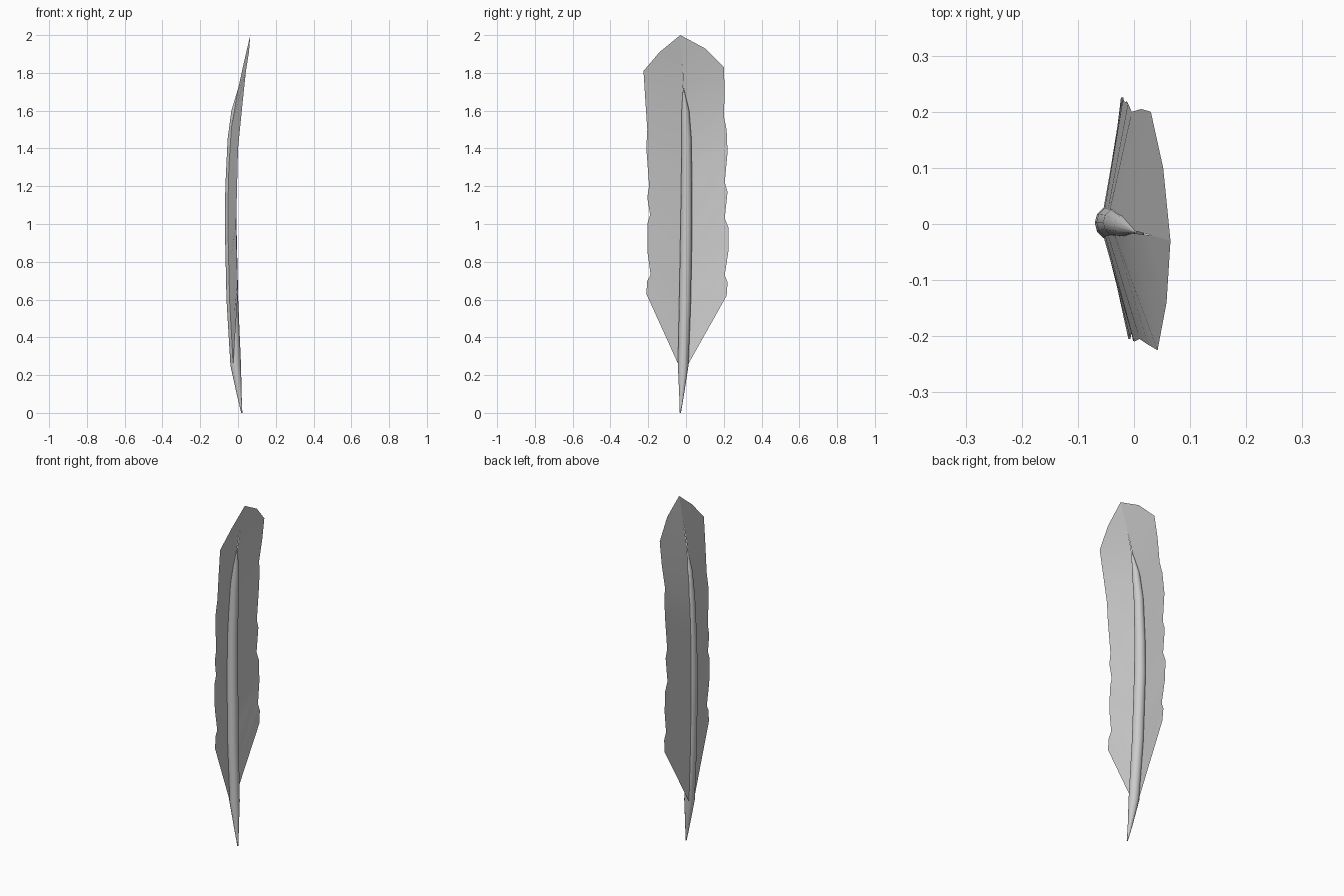
import bpy, bmesh, math

if "Cube" in bpy.data.objects:
    bpy.data.objects.remove(bpy.data.objects["Cube"])

# Shaft stations: z, centre x, centre y, radius (zero radius = bare crease of the vane)
SHAFT = [(0.0, 0.02, -0.03, 0.003), (0.1, 0.006, -0.023, 0.013), (0.25, -0.012, -0.015, 0.028),
         (0.6, -0.03, -0.005, 0.031), (1.0, -0.039, 0.002, 0.031), (1.2, -0.038, 0.003, 0.029),
         (1.45, -0.029, 0.003, 0.026), (1.6, -0.015, -0.003, 0.02), (1.72, 0.003, -0.014, 0.002)]
CREASE = SHAFT + [(1.85, 0.03, -0.02, 0.0), (2.0, 0.065, -0.03, 0.0)]

# Outer vane edges: y, z
EDGE_NEG = [(-0.21, 0.63), (-0.205, 0.7), (-0.187, 0.73), (-0.205, 0.86), (-0.205, 1.0),
            (-0.19, 1.05), (-0.205, 1.14), (-0.195, 1.2), (-0.21, 1.4), (-0.205, 1.5),
            (-0.215, 1.65), (-0.225, 1.81), (-0.14, 1.91), (-0.03, 2.0)]
EDGE_POS = [(0.215, 0.62), (0.22, 0.69), (0.205, 0.73), (0.225, 0.86), (0.225, 0.98),
            (0.205, 1.03), (0.22, 1.17), (0.205, 1.22), (0.22, 1.38), (0.215, 1.5),
            (0.2, 1.57), (0.205, 1.7), (0.2, 1.83), (0.1, 1.93), (-0.03, 2.0)]
# Edge depth along the height: z, x
DEPTH_NEG = [(0.6, 0.0), (1.0, -0.01), (1.4, 0.0), (1.65, 0.025), (1.81, 0.042), (1.91, 0.058), (2.0, 0.065)]
DEPTH_POS = [(0.6, -0.01), (1.0, -0.024), (1.4, -0.02), (1.57, -0.004), (1.83, 0.03), (1.93, 0.052), (2.0, 0.065)]
# Slant of the barbs: edge z, root z
SLANT = [(0.6, 0.27), (1.0, 0.75), (1.4, 1.22), (1.83, 1.72), (2.0, 2.0)]


def sample(table, z):
    for a, b in zip(table, table[1:]):
        if z <= b[0]:
            t = max(0, (z - a[0]) / (b[0] - a[0]))
            return [p + (q - p) * t for p, q in zip(a, b)][1:]
    return list(table[-1][1:])


def finish(name, bm):
    bmesh.ops.remove_doubles(bm, verts=bm.verts, dist=0.0005)
    bmesh.ops.recalc_face_normals(bm, faces=bm.faces)
    mesh = bpy.data.meshes.new(name)
    bm.to_mesh(mesh)
    bm.free()
    ob = bpy.data.objects.new(name, mesh)
    bpy.context.collection.objects.link(ob)
    bpy.ops.object.select_all(action='DESELECT')
    ob.select_set(True)
    bpy.context.view_layer.objects.active = ob
    bpy.ops.object.shade_smooth_by_angle(angle=math.radians(35))


# Quill and shaft: one tapered curved tube
bm = bmesh.new()
N = 12
rings = [[bm.verts.new((x + r * math.cos(2 * math.pi * k / N), y + r * math.sin(2 * math.pi * k / N), z))
          for k in range(N)] for z, x, y, r in SHAFT]
for a, b in zip(rings, rings[1:]):
    for k in range(N):
        bm.faces.new((a[k], a[(k + 1) % N], b[(k + 1) % N], b[k]))
bm.faces.new(rings[0])
bm.faces.new(rings[-1])
finish("shaft", bm)


# Vanes: thin sheets from the shaft to the ragged edge
def root(z, side):
    x, y, r = sample(CREASE, z)
    return (x - 0.5 * r, y + side * 0.8 * r, z)


for name, side, edge, depth in (("front_vane", -1, EDGE_NEG, DEPTH_NEG), ("back_vane", 1, EDGE_POS, DEPTH_POS)):
    bm = bmesh.new()
    start = root(0.25, side)
    rows = [(start, start)]
    for y, z in edge:
        rows.append((root(sample(SLANT, z)[0], side), (sample(depth, z)[0], y, z)))
    for (r0, e0), (r1, e1) in zip(rows, rows[1:]):
        pts = [r0, e0, e1, r1]
        pts = [p for i, p in enumerate(pts) if math.dist(p, pts[i - 1]) > 0.0005]
        bm.faces.new([bm.verts.new(p) for p in pts])
    finish(name, bm)
